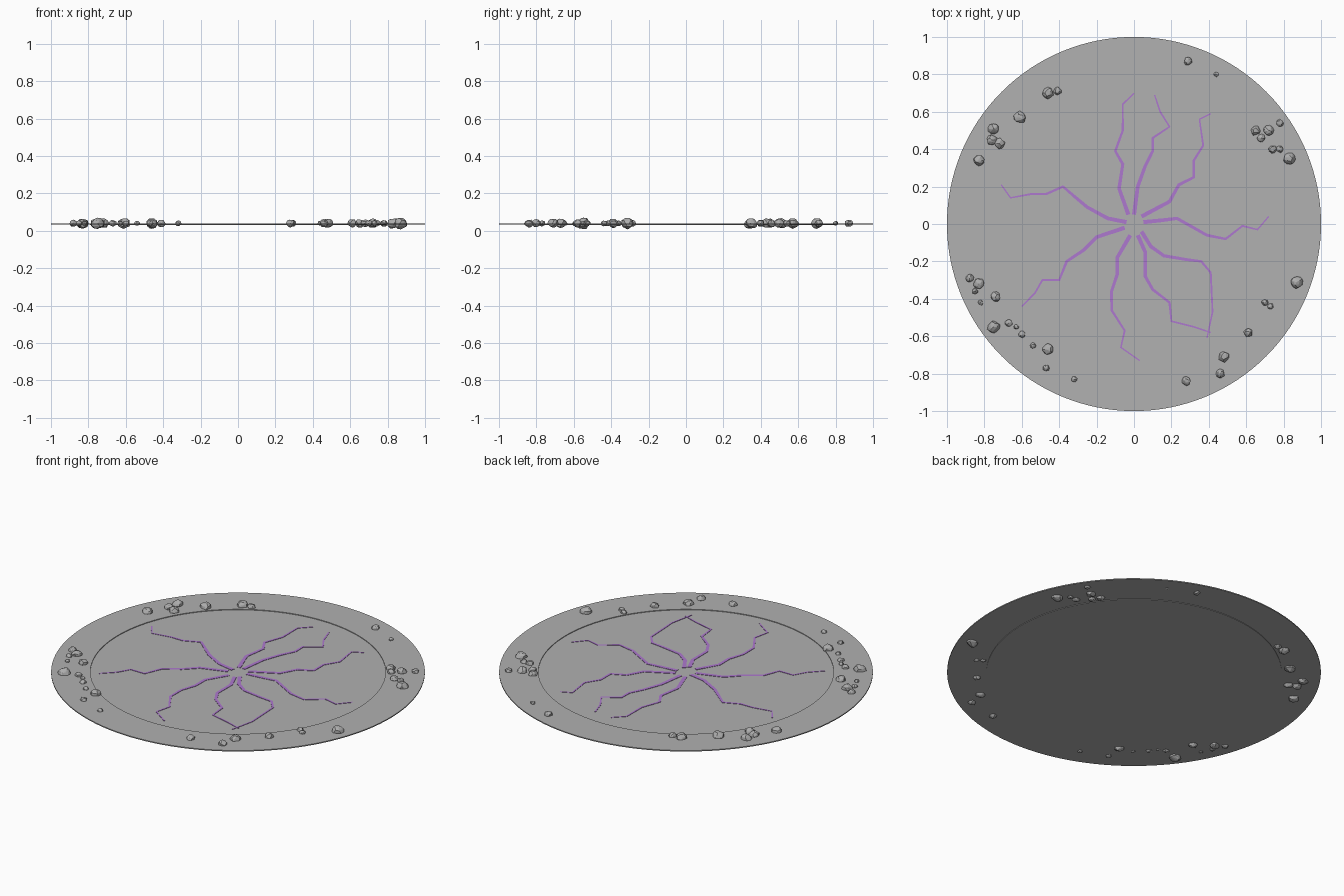
import bpy
import bmesh
import math
import random
from mathutils import Vector

cube = bpy.data.objects.get("Cube")
if cube:
    bpy.data.objects.remove(cube, do_unlink=True)
random.seed(4)


def make_material(name, rgb):
    material = bpy.data.materials.new(name)
    material.use_nodes = True
    colour = (*rgb, 1)
    material.diffuse_color = colour
    material.node_tree.nodes["Principled BSDF"].inputs["Base Color"].default_value = colour
    return material


def finish_object(name, bm, material):
    bmesh.ops.recalc_face_normals(bm, faces=bm.faces)
    mesh = bpy.data.meshes.new(name)
    bm.to_mesh(mesh)
    bm.free()
    mesh.materials.append(material)
    obj = bpy.data.objects.new(name, mesh)
    bpy.context.scene.collection.objects.link(obj)
    return obj


stone_grey = make_material("stone grey", (0.44, 0.44, 0.44))
rubble_grey = make_material("rubble grey", (0.42, 0.42, 0.42))
crack_purple = make_material("crack purple", (0.42, 0.19, 0.62))

# Thin round slab: raised outer ring around a slightly sunken floor
FLOOR_TOP, FLOOR_BOTTOM = 0.035, 0.030
RING_TOP, RING_BOTTOM = 0.039, 0.033
RING_INNER = 0.79


def build_slab(segments=128):
    bm = bmesh.new()
    profile = [(0, FLOOR_BOTTOM), (RING_INNER, FLOOR_BOTTOM), (RING_INNER, RING_BOTTOM),
               (1, RING_BOTTOM), (1, RING_TOP), (RING_INNER, RING_TOP),
               (RING_INNER, FLOOR_TOP), (0, FLOOR_TOP)]
    points = [bm.verts.new((radius, 0, z)) for radius, z in profile]
    edges = [bm.edges.new(pair) for pair in zip(points, points[1:])]
    bmesh.ops.spin(bm, geom=points + edges, cent=(0, 0, 0), axis=(0, 0, 1),
                   angle=math.tau, steps=segments, use_duplicate=False)
    bmesh.ops.remove_doubles(bm, verts=bm.verts, dist=0.0001)
    return finish_object("ground_disc", bm, stone_grey)


build_slab()

# Jagged cracks spreading from the middle; waypoints in hundredths of a unit
cracks = {
    "north": [(-3, 5), (-8, 19), (-6, 32), (-10, 39), (-6, 50), (-6, 64), (0, 70)],
    "north_inner": [(0, 5), (2, 20), (6, 31), (10, 39), (10, 46), (19, 52), (14, 60), (11, 69)],
    "northeast": [(4, 4), (19, 12), (24, 21), (32, 25), (32, 34), (37, 42), (35, 56), (41, 59)],
    "east": [(5, 1), (15, 2), (23, 3), (39, -6), (49, -8), (58, -1), (66, -3), (72, 4)],
    "southeast": [(4, -4), (9, -12), (16, -17), (28, -19), (36, -20), (41, -26), (42, -47), (39, -61)],
    "south_inner": [(2, -6), (6, -15), (6, -28), (10, -35), (19, -42), (20, -52), (32, -55), (41, -58)],
    "south": [(-2, -6), (-9, -18), (-9, -27), (-12, -36), (-12, -46), (-5, -57), (-7, -66), (3, -73)],
    "southwest": [(-5, -2), (-20, -7), (-27, -14), (-36, -20), (-40, -30), (-49, -30), (-53, -37), (-60, -44)],
    "northwest": [(-4, 1), (-14, 3), (-25, 9), (-31, 14), (-38, 20), (-47, 16), (-55, 16), (-66, 14), (-71, 21)],
}


def build_crack(name, waypoints, start_width=0.022, end_width=0.007):
    """Tapering strip with mitred corners, extruded up from the floor."""
    path = [Vector(point) / 100 for point in waypoints]
    bm = bmesh.new()
    last = len(path) - 1
    rows = []
    for i, point in enumerate(path):
        ahead = (path[min(i + 1, last)] - point).normalized()
        behind = (point - path[max(i - 1, 0)]).normalized()
        tangent = (ahead + behind).normalized()
        side = Vector((-tangent.y, tangent.x))
        width = start_width + (end_width - start_width) * i / last
        side *= width / 2
        rows.append([bm.verts.new((*(point + side), FLOOR_TOP - 0.001)),
                     bm.verts.new((*(point - side), FLOOR_TOP - 0.001))])
    for near, far in zip(rows, rows[1:]):
        bm.faces.new((near[0], near[1], far[1], far[0]))
    raised = bmesh.ops.extrude_face_region(bm, geom=bm.faces[:])
    top = [v for v in raised["geom"] if isinstance(v, bmesh.types.BMVert)]
    bmesh.ops.translate(bm, verts=top, vec=(0, 0, 0.003))
    return finish_object(name + "_crack", bm, crack_purple)


for crack_name, crack_path in cracks.items():
    build_crack(crack_name, crack_path)

# Angular rubble embedded in the outer ring: x, y and radius in hundredths
rubble_groups = {
    "back_left": [(29, 87, 2.2), (44, 80, 1.4), (65, 50, 2.6), (72, 50, 2.7), (68, 46, 2.2),
                  (78, 54, 2), (74, 40, 2.2), (78, 40, 1.8), (83, 35, 3.2)],
    "back_right": [(-46, 70, 3), (-41, 71, 2.2), (-61, 57, 3.2), (-75, 51, 3), (-76, 45, 2.8),
                   (-72, 43, 2.8), (-83, 34, 3)],
    "front_right": [(-88, -29, 2.2), (-83, -32, 2.9), (-85, -36, 1.6), (-82, -42, 1.4),
                    (-74, -39, 2.7), (-75, -55, 3.4), (-67, -53, 2), (-63, -55, 1.4),
                    (-60, -59, 1.8), (-54, -65, 1.5), (-46, -67, 3), (-47, -77, 1.8), (-32, -83, 1.6)],
    "front_left": [(28, -84, 2.4), (46, -80, 2.4), (48, -71, 2.8), (61, -58, 2.4),
                   (70, -42, 1.8), (73, -44, 1.6), (87, -31, 3.4)],
}


def build_rock(name, x, y, radius):
    """Convex chunk hulled around jittered points of a small ball."""
    bm = bmesh.new()
    bmesh.ops.create_icosphere(bm, subdivisions=2, radius=radius)
    for vert in bm.verts:
        vert.co *= random.uniform(0.82, 1.12)
        vert.co.z *= 0.9
    hull = bmesh.ops.convex_hull(bm, input=bm.verts)
    loose = {v for v in hull["geom_interior"] if isinstance(v, bmesh.types.BMVert)}
    bmesh.ops.delete(bm, geom=list(loose), context="VERTS")
    obj = finish_object(name, bm, rubble_grey)
    obj.location = (x, y, max(0.04, radius + 0.005))
    obj.rotation_euler.z = random.uniform(0, math.tau)
    return obj


for group, rocks in rubble_groups.items():
    for number, (x, y, radius) in enumerate(rocks, 1):
        build_rock(f"{group}_rock_{number}", x / 100, y / 100, radius / 100)
